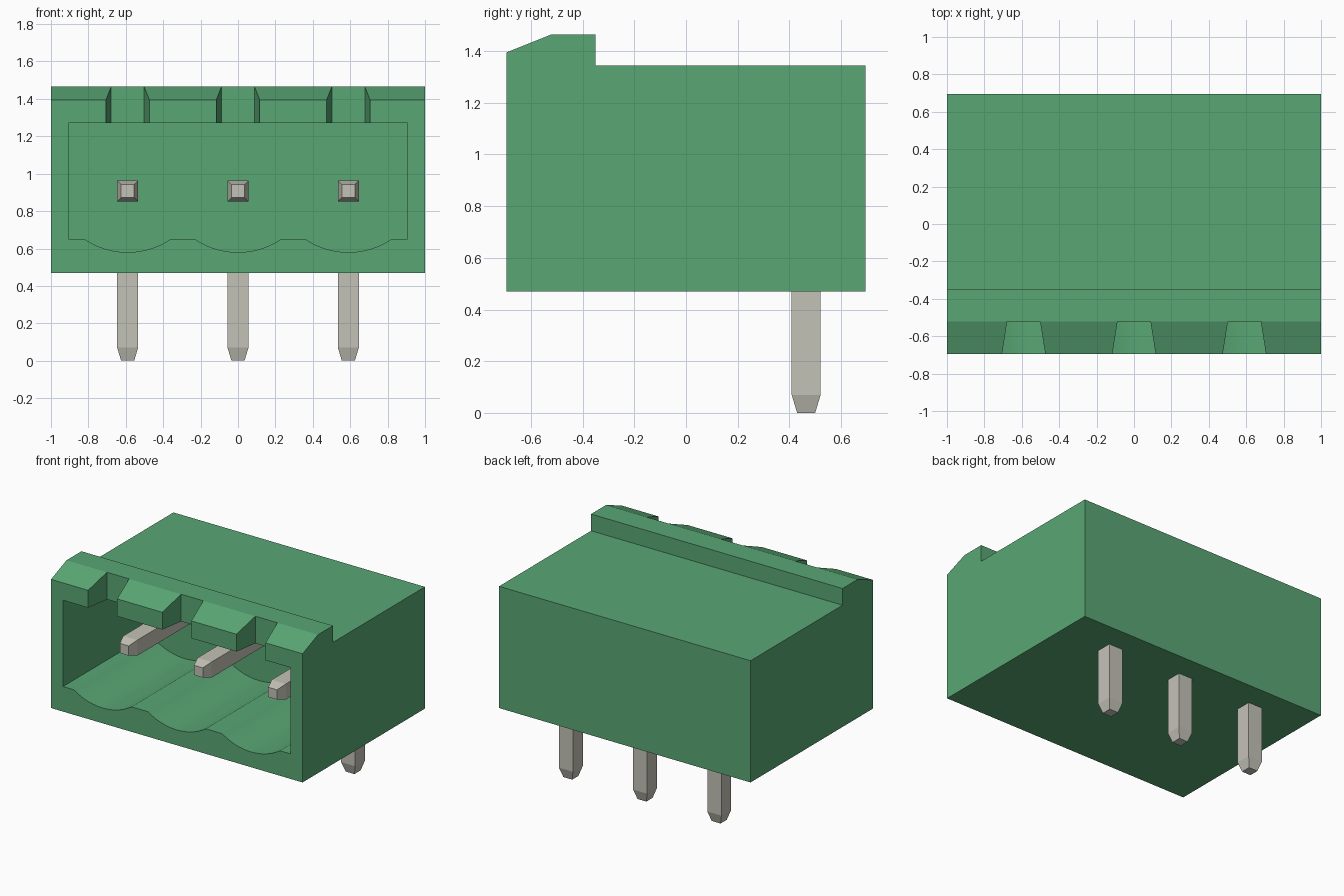
import bpy, bmesh, math
from mathutils import Vector

cube = bpy.data.objects.get("Cube")
if cube:
    bpy.data.objects.remove(cube, do_unlink=True)


def material(name, rgb):
    m = bpy.data.materials.new(name)
    m.use_nodes = True
    color = (*rgb, 1)
    m.diffuse_color = color
    m.node_tree.nodes["Principled BSDF"].inputs["Base Color"].default_value = color
    return m


GREEN = material("green plastic", (0.10, 0.385, 0.175))
METAL = material("tinned metal", (0.55, 0.54, 0.475))


def finish(name, bm, mat):
    bmesh.ops.recalc_face_normals(bm, faces=bm.faces)
    mesh = bpy.data.meshes.new(name)
    bm.to_mesh(mesh)
    bm.free()
    mesh.materials.append(mat)
    ob = bpy.data.objects.new(name, mesh)
    bpy.context.collection.objects.link(ob)
    return ob


def prism(name, points, offset, mat=GREEN):
    """Extrude a closed outline of 3D points along an offset."""
    bm = bmesh.new()
    face = bm.faces.new([bm.verts.new(p) for p in points])
    moved = bmesh.ops.extrude_face_region(bm, geom=[face])["geom"]
    verts = [v for v in moved if isinstance(v, bmesh.types.BMVert)]
    bmesh.ops.translate(bm, verts=verts, vec=Vector(offset))
    return finish(name, bm, mat)


def cut(target, cutter):
    cutter.hide_render = True
    mod = target.modifiers.new("cut", "BOOLEAN")
    mod.operation = "DIFFERENCE"
    mod.solver = "EXACT"
    mod.object = cutter
    bpy.context.view_layer.objects.active = target
    bpy.ops.object.modifier_apply(modifier=mod.name)
    bpy.data.objects.remove(cutter, do_unlink=True)


PITCH = 0.59
CENTRES = [-PITCH, 0, PITCH]
FRONT, BACK = -0.695, 0.695
BOTTOM, TOP, LIP = 0.47, 1.345, 1.465

# Housing: side profile with the latch lip along the front top edge
side = [(FRONT, BOTTOM), (BACK, BOTTOM), (BACK, TOP), (-0.35, TOP),
        (-0.35, LIP), (-0.52, LIP), (FRONT, 1.395)]
housing = prism("housing", [(-1, y, z) for y, z in side], (2, 0, 0))

# Socket: rectangular opening with three shallow round channels in its floor
FLOOR, HALF, SAG, STEPS = 0.65, 0.23, 0.07, 20
radius = (HALF ** 2 + SAG ** 2) / (2 * SAG)
sweep = math.asin(HALF / radius)
outline = [(-0.905, 1.27), (-0.905, FLOOR)]
for cx in CENTRES:
    for i in range(STEPS + 1):
        a = sweep * (2 * i / STEPS - 1)
        outline.append((cx + radius * math.sin(a),
                        FLOOR - SAG + radius * (1 - math.cos(a))))
outline += [(0.905, FLOOR), (0.905, 1.27)]
cut(housing, prism("socket_cutter", [(x, -0.9, z) for x, z in outline], (0, 1.135, 0)))

# Tapered latch slots through the lip above each channel
for cx in CENTRES:
    plan = [(-0.122, -0.735), (0.122, -0.735), (0.088, -0.52), (-0.088, -0.52)]
    cut(housing, prism("slot_cutter", [(cx + x, y, 1.2) for x, y in plan], (0, 0, 0.5)))

bpy.ops.object.select_all(action="DESELECT")
housing.select_set(True)
bpy.context.view_layer.objects.active = housing
bpy.ops.object.shade_smooth_by_angle(angle=math.radians(20))


# Bent pins: square bar with a tapered tip at both ends
def pin(name, cx):
    w, t, taper = 0.056, 0.035, 0.07
    y, z, tip = 0.465, 0.907, -0.45
    # each ring: (half width, upper/outer point, lower/inner point) in the yz plane
    rings = [(t, (tip, z + t), (tip, z - t)),
             (w, (tip + taper, z + w), (tip + taper, z - w)),
             (w, (y + w, z + w), (y - w, z - w)),
             (w, (y + w, taper), (y - w, taper)),
             (t, (y + t, 0), (y - t, 0))]
    bm = bmesh.new()
    loops = []
    for h, outer, inner in rings:
        corners = [(-h, outer), (h, outer), (h, inner), (-h, inner)]
        loops.append([bm.verts.new((cx + x, *p)) for x, p in corners])
    for a, b in zip(loops, loops[1:]):
        for i in range(4):
            j = (i + 1) % 4
            bm.faces.new((a[i], a[j], b[j], b[i]))
    bm.faces.new(loops[0])
    bm.faces.new(loops[-1])
    return finish(name, bm, METAL)


for label, cx in zip(("right", "middle", "left"), CENTRES):
    pin(label + "_pin", cx)
